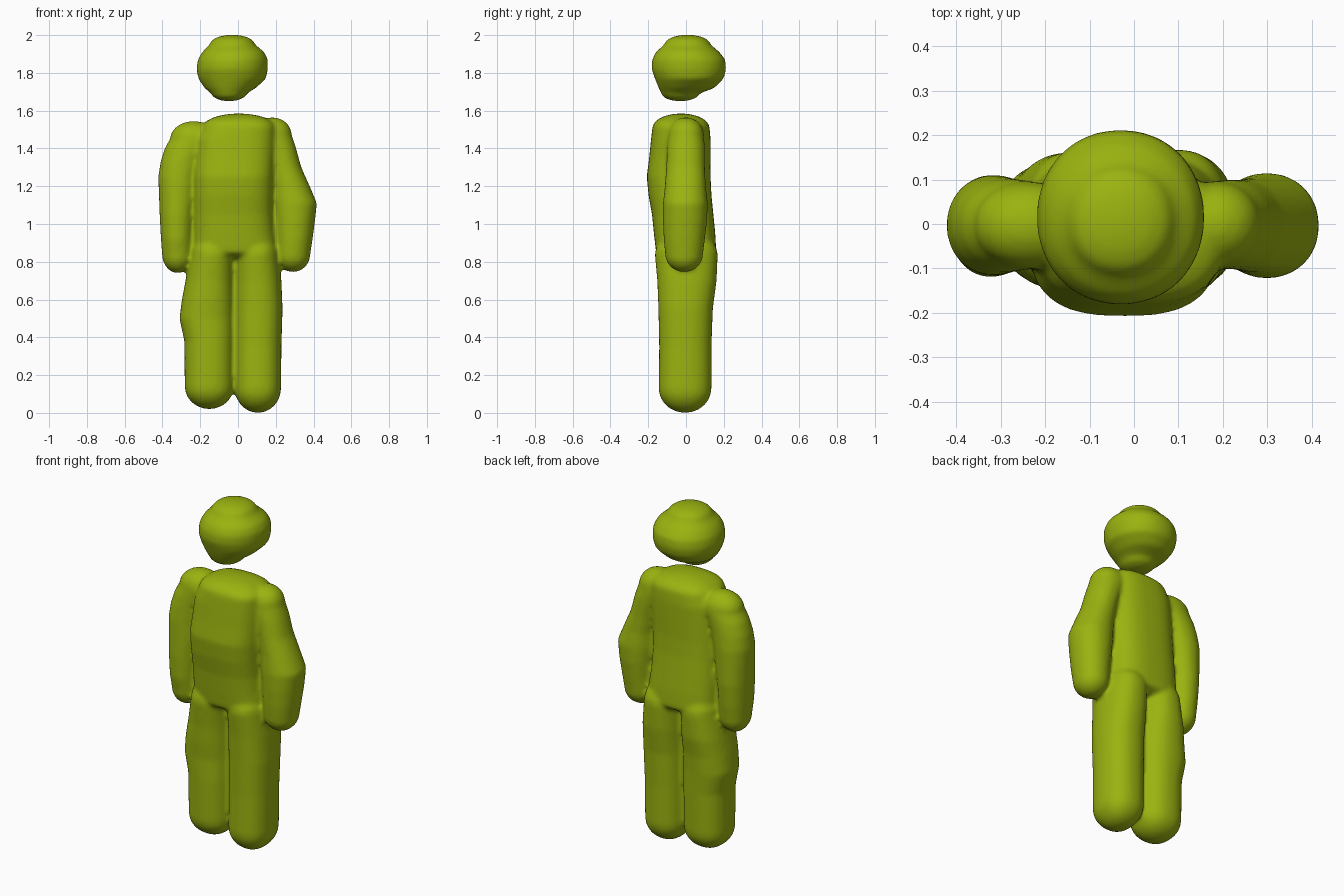
import bpy, bmesh, math

SEG = 40
green = bpy.data.materials.new("olive green")
green.diffuse_color = (0.33, 0.45, 0.005, 1)


def loft(bm, rows, bottom, top, power=2.0):
    """Rows of (z, x0, x1, y0, y1), bottom to top, closed by rounded caps of given heights."""
    def ring(z, cx, cy, rx, ry):
        verts = []
        for i in range(SEG):
            a = 2 * math.pi * i / SEG
            c, s = math.cos(a), math.sin(a)
            x = math.copysign(abs(c) ** (2 / power), c) * rx
            y = math.copysign(abs(s) ** (2 / power), s) * ry
            verts.append(bm.verts.new((cx + x, cy + y, z)))
        return verts

    data = [(z, (a + b) / 2, (c + d) / 2, (b - a) / 2, (d - c) / 2) for z, a, b, c, d in rows]

    def cap(row, height):
        z, cx, cy, rx, ry = row
        out = []
        for k in range(1, 7):
            t = k / 6 * math.pi / 2 * 0.96
            out.append((z + height * math.sin(t), cx, cy, rx * math.cos(t), ry * math.cos(t)))
        return out

    data = cap(data[0], -bottom)[::-1] + data + cap(data[-1], top)
    rings = [ring(*d) for d in data]
    for lo, hi in zip(rings, rings[1:]):
        for i in range(SEG):
            j = (i + 1) % SEG
            bm.faces.new((lo[i], lo[j], hi[j], hi[i]))
    bm.faces.new(rings[0][::-1])
    bm.faces.new(rings[-1])


def finish(name, bm, voxel, smooth):
    mesh = bpy.data.meshes.new(name)
    bm.to_mesh(mesh)
    bm.free()
    mesh.materials.append(green)
    ob = bpy.data.objects.new(name, mesh)
    bpy.context.collection.objects.link(ob)
    for p in mesh.polygons:
        p.use_smooth = True
    # fuse overlapping parts into one soft skin
    rm = ob.modifiers.new("fuse", "REMESH")
    rm.mode = "VOXEL"
    rm.voxel_size = voxel
    rm.use_smooth_shade = True
    sm = ob.modifiers.new("soften", "SMOOTH")
    sm.factor = 0.5
    sm.iterations = smooth
    return ob


body = bmesh.new()

# torso
loft(body, [
    (0.86, -0.24, 0.21, -0.16, 0.16),
    (0.95, -0.238, 0.195, -0.17, 0.155),
    (1.05, -0.237, 0.187, -0.18, 0.145),
    (1.15, -0.237, 0.187, -0.198, 0.135),
    (1.25, -0.235, 0.19, -0.208, 0.13),
    (1.35, -0.225, 0.195, -0.195, 0.13),
    (1.45, -0.215, 0.20, -0.185, 0.13),
    (1.51, -0.19, 0.20, -0.178, 0.125),
], 0.05, 0.075, 2.7)

# left_arm
loft(body, [
    (0.84, -0.402, -0.238, -0.10, 0.09),
    (0.92, -0.408, -0.238, -0.115, 0.10),
    (1.05, -0.415, -0.23, -0.12, 0.11),
    (1.25, -0.422, -0.205, -0.115, 0.11),
    (1.33, -0.41, -0.185, -0.11, 0.105),
    (1.40, -0.388, -0.15, -0.105, 0.10),
    (1.45, -0.36, -0.11, -0.10, 0.095),
], 0.10, 0.095, 2.1)

# right_arm
loft(body, [
    (0.84, 0.198, 0.383, -0.11, 0.09),
    (0.92, 0.196, 0.395, -0.118, 0.10),
    (1.02, 0.19, 0.408, -0.122, 0.112),
    (1.11, 0.18, 0.418, -0.122, 0.115),
    (1.20, 0.175, 0.38, -0.112, 0.105),
    (1.30, 0.155, 0.335, -0.105, 0.10),
    (1.40, 0.12, 0.308, -0.10, 0.10),
    (1.47, 0.08, 0.285, -0.095, 0.095),
], 0.095, 0.095, 2.1)

# left_leg
loft(body, [
    (0.14, -0.282, -0.022, -0.135, 0.13),
    (0.38, -0.284, -0.02, -0.14, 0.135),
    (0.50, -0.31, -0.02, -0.14, 0.14),
    (0.60, -0.297, -0.02, -0.148, 0.145),
    (0.70, -0.278, -0.02, -0.152, 0.16),
    (0.84, -0.25, -0.02, -0.165, 0.163),
], 0.12, 0.12, 2.3)

# right_leg
loft(body, [
    (0.13, -0.017, 0.228, -0.145, 0.135),
    (0.35, -0.017, 0.23, -0.142, 0.135),
    (0.55, -0.017, 0.236, -0.146, 0.142),
    (0.70, -0.017, 0.23, -0.152, 0.162),
    (0.84, -0.017, 0.216, -0.165, 0.168),
], 0.13, 0.12, 2.3)
finish("body", body, 0.012, 6)

# head
head = bmesh.new()
loft(head, [
    (1.69, -0.14, 0.045, -0.13, 0.07),
    (1.72, -0.178, 0.095, -0.145, 0.15),
    (1.77, -0.21, 0.148, -0.165, 0.20),
    (1.82, -0.22, 0.158, -0.182, 0.213),
    (1.87, -0.213, 0.158, -0.18, 0.208),
    (1.91, -0.19, 0.14, -0.16, 0.178),
    (1.95, -0.15, 0.09, -0.115, 0.13),
], 0.04, 0.052, 2.1)
finish("head", head, 0.012, 8)
